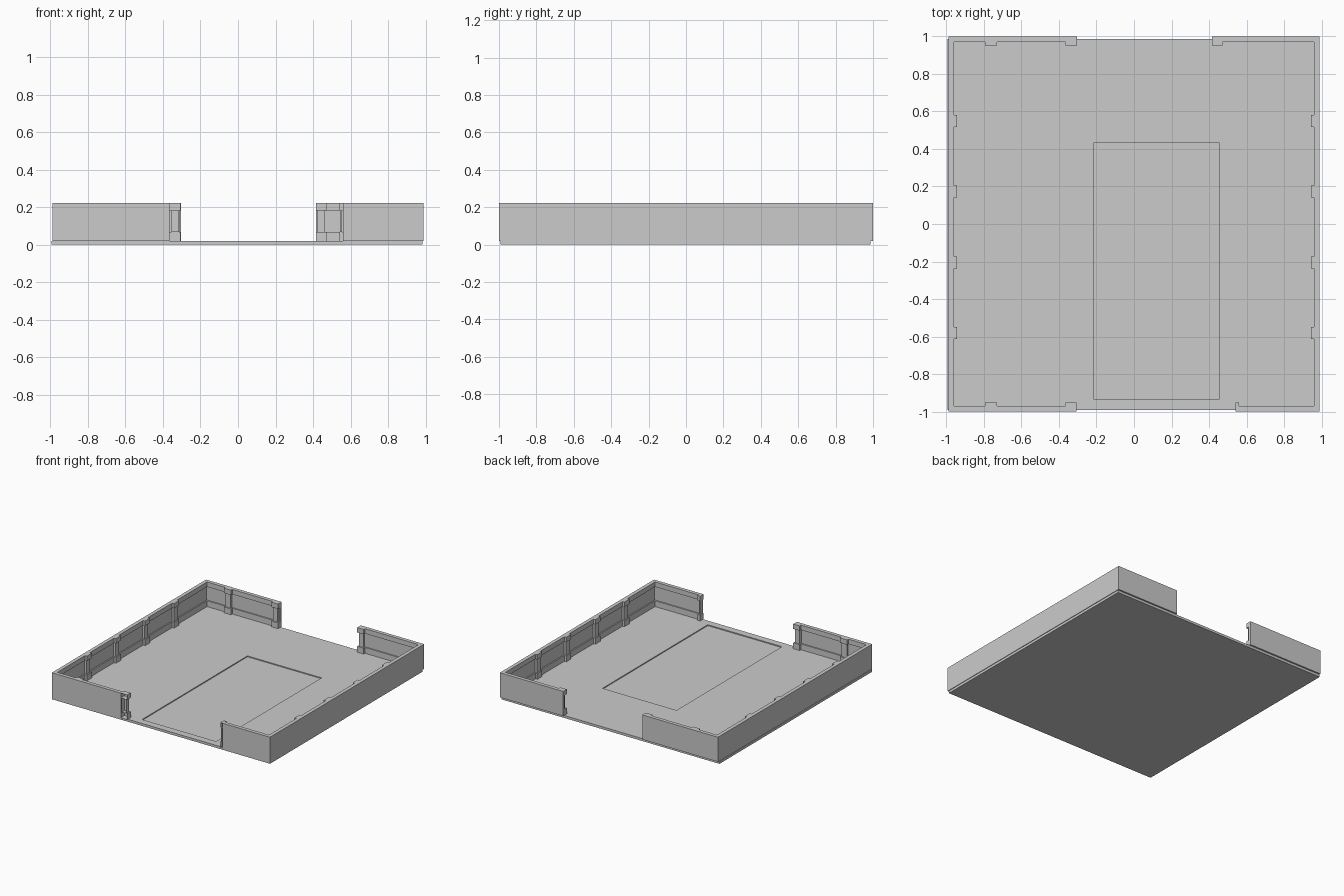
import bpy, bmesh
from mathutils import Vector

if "Cube" in bpy.data.objects:
    bpy.data.objects.remove(bpy.data.objects["Cube"])

Z0, Z1, Z2, Z3 = 0.02, 0.068, 0.182, 0.222   # wall foot, base band, top band, wall top
BAND, RECESS, PILASTER, SHAFT = 0.030, 0.020, 0.047, 0.038


def add_object(name, bm):
    mesh = bpy.data.meshes.new(name)
    bm.to_mesh(mesh)
    bm.free()
    obj = bpy.data.objects.new(name, mesh)
    bpy.context.collection.objects.link(obj)


def extrude_profile(bm, profile, start, step):
    """Closed solid from a planar profile extruded along step."""
    verts = [bm.verts.new(start + p) for p in profile]
    face = bm.faces.new(verts)
    ext = bmesh.ops.extrude_face_region(bm, geom=[face], use_keep_orig=True)
    new = [g for g in ext["geom"] if isinstance(g, bmesh.types.BMVert)]
    bmesh.ops.translate(bm, verts=new, vec=step)
    bmesh.ops.recalc_face_normals(bm, faces=bm.faces[:])


def wall(name, origin, along, inward, u0, u1):
    """Wall run with base band, recessed panel and top band."""
    o, a, n = Vector(origin), Vector(along), Vector(inward)
    pts = [(0, Z0), (BAND, Z0), (BAND, Z1), (RECESS, Z1),
           (RECESS, Z2), (BAND, Z2), (BAND, Z3), (0, Z3)]
    bm = bmesh.new()
    extrude_profile(bm, [n * v + Vector((0, 0, z)) for v, z in pts],
                    o + a * u0, a * (u1 - u0))
    add_object(name, bm)


def pilaster(name, origin, along, inward, u0, u1, open_back=False):
    """Base block, slim shaft and cap; back side is left open."""
    o, a, n = Vector(origin), Vector(along), Vector(inward)
    inset = min(0.009, (u1 - u0) / 4)
    bm = bmesh.new()
    for za, zb, depth, e, back in ((Z0, Z1, PILASTER, 0, BAND),
                                   (Z1, Z2, SHAFT, inset, RECESS),
                                   (Z2, Z3, PILASTER, 0, BAND)):
        v0 = 0 if open_back else back
        part = [n * v + Vector((0, 0, z)) for v, z in
                ((v0, za), (depth, za), (depth, zb), (v0, zb))]
        extrude_profile(bm, part, o + a * (u0 + e), a * (u1 - u0 - 2 * e))
    gone = [f for f in bm.faces if f.normal.dot(n) < -0.9]
    bmesh.ops.delete(bm, geom=gone, context='FACES')
    add_object(name, bm)


# Floor slab with a shallow rectangular recess
bm = bmesh.new()
bmesh.ops.create_cube(bm, size=1)
for v in bm.verts:
    v.co = (-0.995 if v.co.x < 0 else 0.985, -0.992 if v.co.y < 0 else 0.987,
            0 if v.co.z < 0 else Z0)
bm.normal_update()
top = next(f for f in bm.faces if f.normal.z > 0.9)
bmesh.ops.inset_individual(bm, faces=[top], thickness=0.2)
for v in top.verts:
    v.co.x = -0.217 if v.co.x < 0 else 0.456
    v.co.y = -0.934 if v.co.y < 0 else 0.432
sunk = bmesh.ops.extrude_discrete_faces(bm, faces=[top])["faces"][0]
bmesh.ops.translate(bm, verts=sunk.verts[:], vec=(0, 0, -0.008))
add_object("floor", bm)

# Long side walls with four pilasters each
for side, s in (("left", -1), ("right", 1)):
    frame = ((0.99 * s, 0, 0), (0, 1, 0), (-s, 0, 0))
    wall(side + "_wall", *frame, -1, 1)
    for i in range(4):
        c = 0.55 - 0.377 * i
        pilaster(f"{side}_pilaster_{i + 1}", *frame, c - 0.032, c + 0.032)

# Back wall, split by a wide opening
back = ((0, 1, 0), (1, 0, 0), (0, -1, 0))
wall("back_wall_left", *back, -0.99, -0.304)
wall("back_wall_right", *back, 0.415, 0.99)
pilaster("back_pilaster_1", *back, -0.795, -0.731)
pilaster("back_pilaster_2", *back, -0.364, -0.304)
pilaster("back_pilaster_3", *back, 0.415, 0.473)

# Front wall, its end pilasters are hollow toward the outside
front = ((0, -1, 0), (1, 0, 0), (0, 1, 0))
wall("front_wall_left", *front, -0.99, -0.364)
wall("front_wall_right", *front, 0.561, 0.99)
pilaster("front_pilaster_1", *front, -0.795, -0.731)
pilaster("front_pilaster_2", *front, -0.364, -0.306, True)
pilaster("front_pilaster_3", *front, 0.54, 0.561, True)
